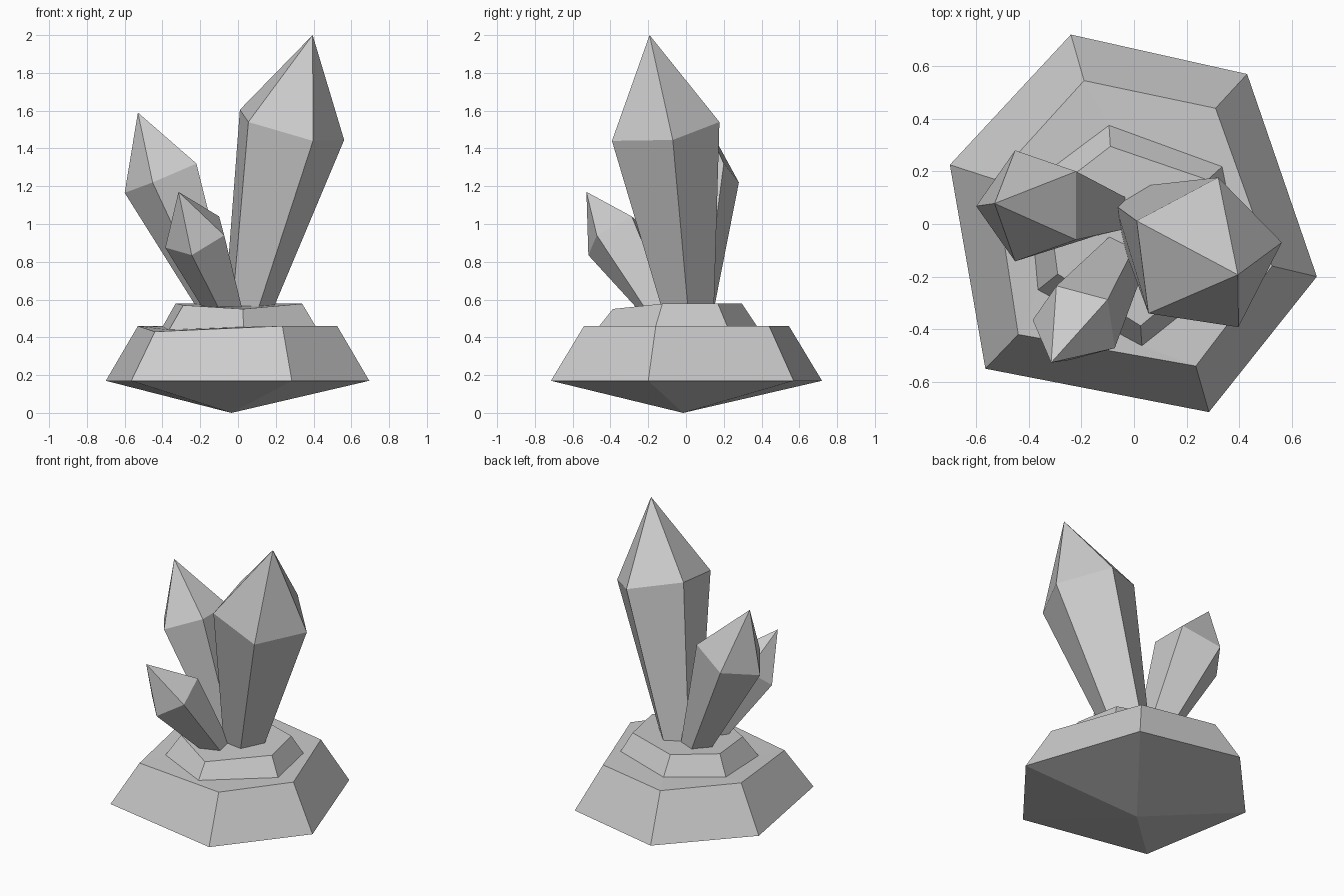
import bpy, bmesh


def loft(name, rings, tip=None, apex=None):
    """Skin between equal-sided rings; close the ends with a point or a flat cap."""
    bm = bmesh.new()
    loops = [[bm.verts.new(p) for p in ring] for ring in rings]
    n = len(loops[0])
    for lo, hi in zip(loops, loops[1:]):
        for i in range(n):
            j = (i + 1) % n
            bm.faces.new((lo[i], lo[j], hi[j], hi[i]))
    for loop, point in ((loops[0], apex), (loops[-1], tip)):
        if point:
            v = bm.verts.new(point)
            for i in range(n):
                bm.faces.new((loop[i], loop[(i + 1) % n], v))
        else:
            bm.faces.new(loop)
    bmesh.ops.recalc_face_normals(bm, faces=bm.faces)
    mesh = bpy.data.meshes.new(name)
    bm.to_mesh(mesh)
    bm.free()
    bpy.context.collection.objects.link(bpy.data.objects.new(name, mesh))


def crystal(name, foot, shoulder, tip):
    loft(name, [[(x, y, 0.56) for x, y in foot], shoulder], tip=tip)


# Stepped hexagonal rock: wide rim, sloped shoulder, inset ledge, upper step
rim = [(x, y, 0.17) for x, y in
       [(-0.24, 0.72), (-0.70, 0.225), (-0.565, -0.55),
        (0.285, -0.715), (0.695, -0.20), (0.43, 0.57)]]
ledge_outer = [(-0.19, 0.545, 0.46), (-0.53, 0.17, 0.46), (-0.44, -0.42, 0.43),
               (0.235, -0.54, 0.46), (0.525, -0.16, 0.46), (0.31, 0.44, 0.46)]
ledge_inner = [(-0.095, 0.375, 0.46), (-0.40, 0.147, 0.455), (-0.365, -0.25, 0.44),
               (0.03, -0.463, 0.455), (0.41, -0.16, 0.46), (0.335, 0.218, 0.46)]
step_top = [(-0.09, 0.295, 0.58), (-0.33, 0.11, 0.58), (-0.29, -0.19, 0.57),
            (0.025, -0.387, 0.55), (0.34, -0.125, 0.578), (0.28, 0.168, 0.58)]
loft("rock_base", [rim, ledge_outer, ledge_inner, step_top], apex=(-0.035, -0.015, 0))

# Five-sided crystals, widening from the foot to the shoulder, then a point
crystal("tall_crystal",
        [(-0.07, 0.07), (-0.03, -0.11), (0.11, -0.13), (0.19, 0.01), (0.06, 0.148)],
        [(0.01, 0.012, 1.605), (0.055, -0.34, 1.54), (0.397, -0.392, 1.44),
         (0.562, -0.07, 1.445), (0.32, 0.177, 1.54)],
        (0.395, -0.193, 2.0))
crystal("left_crystal",
        [(-0.22, 0.05), (-0.145, -0.045), (-0.03, -0.018), (-0.03, 0.10), (-0.14, 0.15)],
        [(-0.60, 0.068, 1.165), (-0.452, -0.142, 1.22), (-0.22, -0.06, 1.32),
         (-0.22, 0.20, 1.32), (-0.452, 0.28, 1.22)],
        (-0.53, 0.078, 1.59))
crystal("small_crystal",
        [(-0.19, -0.175), (-0.105, -0.265), (0.02, -0.22), (0.0, -0.09), (-0.09, -0.045)],
        [(-0.385, -0.365, 0.875), (-0.245, -0.517, 0.835), (-0.073, -0.472, 0.94),
         (-0.10, -0.287, 1.04), (-0.295, -0.235, 0.995)],
        (-0.315, -0.527, 1.17))
